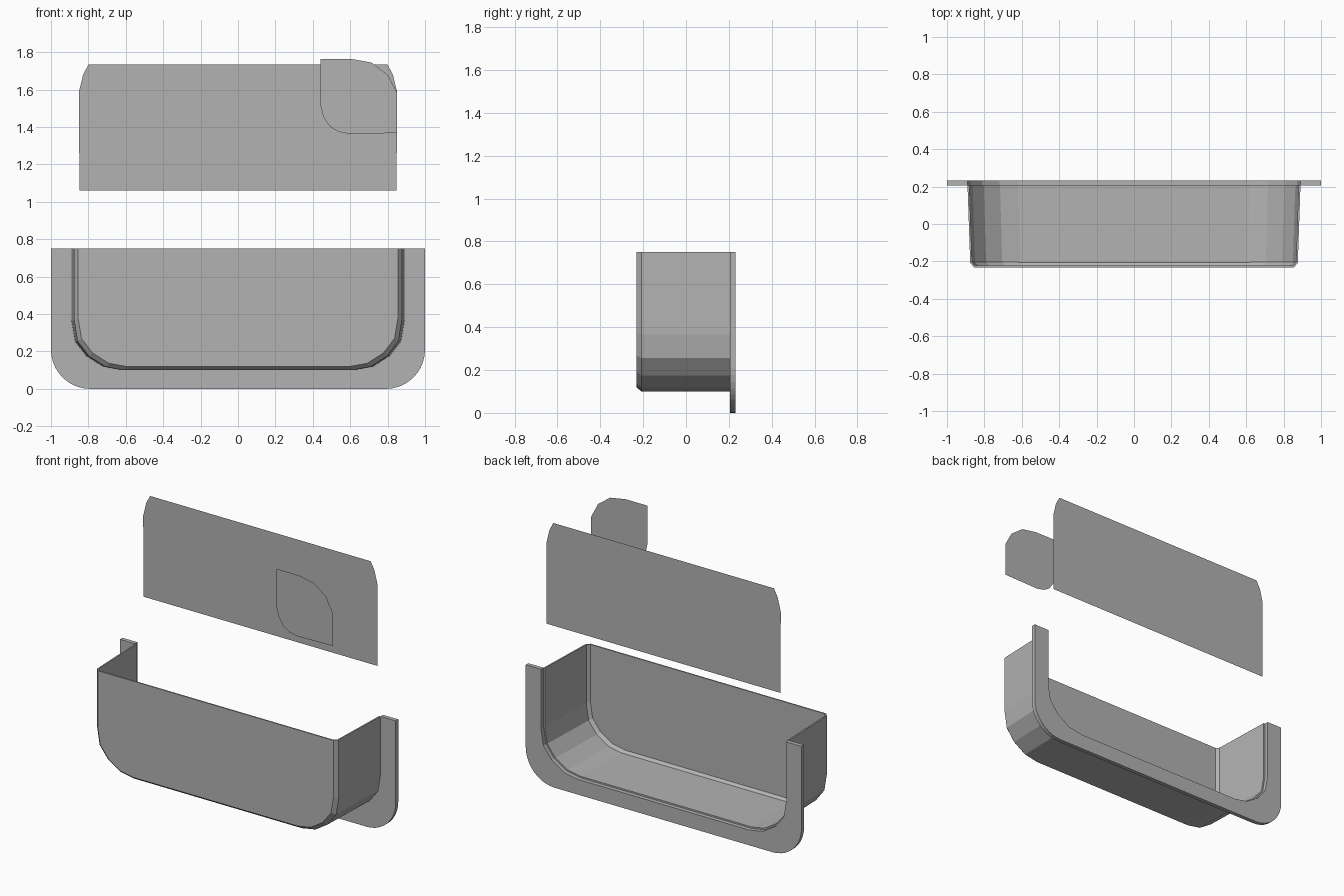
import bpy, bmesh, math

cube = bpy.data.objects.get("Cube")
if cube:
    bpy.data.objects.remove(cube, do_unlink=True)

grey = bpy.data.materials.new("plain grey")
grey.use_nodes = True
colour = (0.45, 0.45, 0.45, 1)
grey.diffuse_color = colour
grey.node_tree.nodes["Principled BSDF"].inputs["Base Color"].default_value = colour

TOP, BACK, FRONT, FLANGE = 0.75, 0.232, -0.232, 0.205


def finish(name, bm):
    mesh = bpy.data.meshes.new(name)
    bm.to_mesh(mesh)
    bm.free()
    mesh.materials.append(grey)
    obj = bpy.data.objects.new(name, mesh)
    bpy.context.collection.objects.link(obj)
    return obj


def both_sides(half):
    """Complete a right-hand outline with its mirrored left half."""
    return half + [(-x, z) for x, z in reversed(half)]


def sheet(name, outline, y, depth=0):
    """Flat outline in the x-z plane, optionally thickened towards the front."""
    bm = bmesh.new()
    face = bm.faces.new([bm.verts.new((x, y, z)) for x, z in outline])
    if depth:
        ext = bmesh.ops.extrude_face_region(bm, geom=[face])["geom"]
        for v in ext:
            if isinstance(v, bmesh.types.BMVert):
                v.co.y -= depth
        bmesh.ops.recalc_face_normals(bm, faces=bm.faces[:])
    return finish(name, bm)


# U-shaped section of the tray, right half from rim to floor
U_HALF = [(0.89, TOP), (0.89, 0.365), (0.872, 0.255), (0.81, 0.175),
          (0.72, 0.118), (0.62, 0.1)]
opening = both_sides(U_HALF)

# Tray: tapering section, bevelled towards a flat front wall
bm = bmesh.new()
rings = []
for y, sx, sz in ((FLANGE, 1, 1), (-0.208, 0.984, 1), (FRONT, 0.96, 0.97)):
    rings.append([bm.verts.new((x * sx, y, TOP - (TOP - z) * sz)) for x, z in opening])
for a, b in zip(rings, rings[1:]):
    for i in range(len(a) - 1):
        bm.faces.new((a[i], a[i + 1], b[i + 1], b[i]))
bm.faces.new(rings[-1])
bmesh.ops.recalc_face_normals(bm, faces=bm.faces[:])
front = max(bm.faces, key=lambda f: f.calc_area() if len(f.verts) > 4 else 0)
if front.normal.y > 0:
    bmesh.ops.reverse_faces(bm, faces=bm.faces[:])
tray = finish("tray", bm)
wall = tray.modifiers.new("wall", "SOLIDIFY")
wall.thickness = 0.01
wall.offset = -1

# Mounting flange around the open back of the tray
R = 0.21
corner = [(1 - R + R * math.cos(t), R - R * math.sin(t))
          for t in (math.pi / 2 * i / 10 for i in range(11))]
outer = both_sides([(1, TOP)] + corner)
sheet("flange", outer + opening[::-1], BACK, BACK - FLANGE)

# Upright back panel with clipped upper corners
sheet("back_panel",
      both_sides([(0.848, 1.06), (0.85, 1.59), (0.828, 1.68), (0.8, 1.733)]), BACK)

# Small leaf-shaped panel, rounded on two opposite corners
sheet("leaf_panel",
      [(0.44, 1.765), (0.44, 1.52), (0.456, 1.455), (0.492, 1.402), (0.535, 1.375),
       (0.595, 1.363), (0.85, 1.368), (0.85, 1.585), (0.8, 1.68), (0.713, 1.745),
       (0.6, 1.765)], FRONT)
